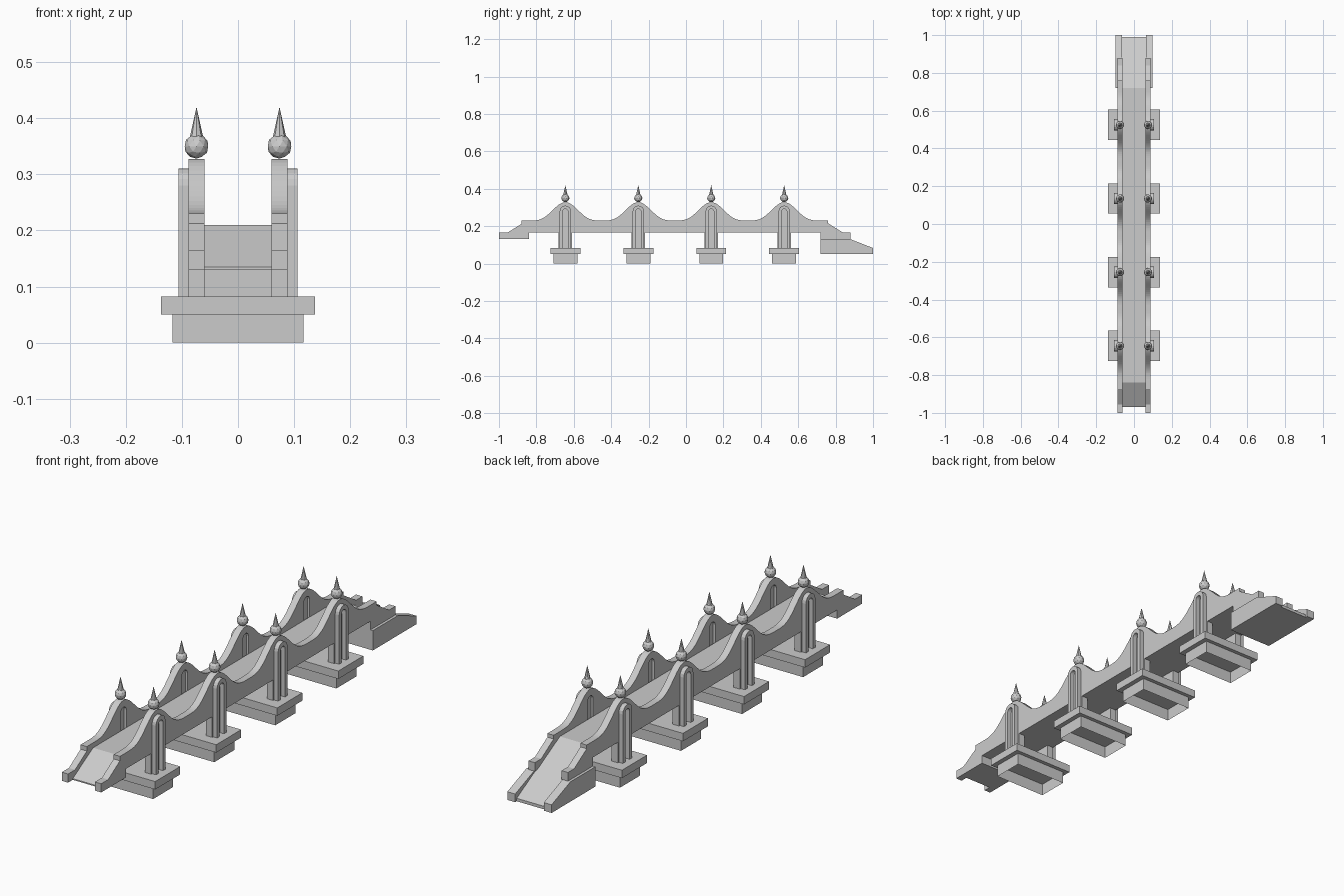
import bpy, bmesh
from math import cos, sin, pi

cube = bpy.data.objects.get("Cube")
if cube:
    bpy.data.objects.remove(cube, do_unlink=True)

stone = bpy.data.materials.new("grey_stone")
stone.use_nodes = True
grey = (0.6, 0.6, 0.6, 1)
stone.diffuse_color = grey
stone.node_tree.nodes["Principled BSDF"].inputs["Base Color"].default_value = grey

PIERS = [-0.645 + 0.39 * i for i in range(4)]


def finish(name, bm):
    bmesh.ops.recalc_face_normals(bm, faces=bm.faces)
    mesh = bpy.data.meshes.new(name)
    bm.to_mesh(mesh)
    bm.free()
    mesh.materials.append(stone)
    obj = bpy.data.objects.new(name, mesh)
    bpy.context.collection.objects.link(obj)
    return obj


def slab(name, profile, x0, x1, sides=(1,)):
    """Extrude a (y, z) outline from x0 to x1, repeated on each side."""
    bm = bmesh.new()
    for s in sides:
        face = bm.faces.new([bm.verts.new((s * x0, y, z)) for y, z in profile])
        out = bmesh.ops.extrude_face_region(bm, geom=[face])
        moved = [v for v in out["geom"] if isinstance(v, bmesh.types.BMVert)]
        bmesh.ops.translate(bm, verts=moved, vec=(s * (x1 - x0), 0, 0))
    return finish(name, bm)


def rect(y0, y1, z0, z1):
    return [(y0, z0), (y1, z0), (y1, z1), (y0, z1)]


def arch(y, half, bottom, top, steps=8):
    """Round-headed outline running up the +y side and down the -y side."""
    head = [(y + half * cos(pi * i / steps), top - half + half * sin(pi * i / steps))
            for i in range(steps + 1)]
    return [(y + half, bottom)] + head + [(y - half, bottom)]


def rail_height(y):
    t = min(min(abs(y - p) for p in PIERS) / 0.195, 1)
    return 0.23 + 0.098 * cos(t * pi / 2) ** 3.6


BOTH = (1, -1)

# Deck and end ramps
slab("deck", rect(-0.84, 0.72, 0.165, 0.21), -0.061, 0.061)
slab("front_ramp", [(-0.97, 0.13), (-0.84, 0.13), (-0.84, 0.21), (-0.97, 0.135)], -0.061, 0.061)
slab("back_ramp", [(0.72, 0.05), (0.99, 0.05), (0.99, 0.062), (0.72, 0.21)], -0.066, 0.066)

# Sweeping parapets: full outer layer, inner layer with arched niches
front_end = [(-0.88, 0.212), (-0.955, 0.165), (-1, 0.165), (-1, 0.13), (-0.84, 0.13), (-0.84, 0.165)]
back_end = [(0.88, 0.13), (0.88, 0.165), (0.84, 0.165), (0.76, 0.215)]
count = 164
crest = [(0.76 - 1.64 * i / count, rail_height(0.76 - 1.64 * i / count)) for i in range(count + 1)]
top_edge = back_end + crest + front_end
slab("parapet_outer", top_edge + [(0.72, 0.165), (0.72, 0.13)], 0.07, 0.088, BOTH)
niches = []
for p in PIERS:
    niches += arch(p, 0.018, 0.165, 0.3)[::-1]
slab("parapet_inner", top_edge + niches + [(0.72, 0.165), (0.72, 0.13)], 0.06, 0.07, BOTH)

# Low walls beside the long ramp
slab("back_ramp_wall", [(0.72, 0.05), (1, 0.05), (1, 0.083), (0.88, 0.13), (0.72, 0.13)],
     0.064, 0.099, BOTH)

for i, p in enumerate(PIERS, 1):
    # Stepped footing, the lower block open underneath
    slab(f"footing_cap_{i}", rect(p - 0.08, p + 0.08, 0.05, 0.082), -0.137, 0.137)
    base = slab(f"footing_base_{i}", rect(p - 0.064, p + 0.064, 0, 0.05), -0.117, 0.117)
    bm = bmesh.new()
    bm.from_mesh(base.data)
    bmesh.ops.delete(bm, geom=[f for f in bm.faces if f.normal.z < -0.9], context="FACES")
    bm.to_mesh(base.data)
    bm.free()

    # Columns under the deck and arched frames on the outer faces
    slab(f"column_{i}", rect(p - 0.036, p + 0.036, 0.08, 0.167), 0.06, 0.088, BOTH)
    frame = arch(p, 0.03, 0.08, 0.31) + arch(p, 0.014, 0.08, 0.292)[::-1]
    slab(f"pilaster_{i}", frame, 0.087, 0.106, BOTH)

    # Finials: faceted ball and spike
    for s, side in ((1, "left"), (-1, "right")):
        bm = bmesh.new()
        ball = bmesh.ops.create_icosphere(bm, subdivisions=2, radius=0.022)
        bmesh.ops.translate(bm, verts=ball["verts"], vec=(s * 0.074, p, 0.35))
        spike = bmesh.ops.create_cone(bm, cap_ends=True, segments=8, radius1=0.012,
                                      radius2=0, depth=0.054)
        bmesh.ops.translate(bm, verts=spike["verts"], vec=(s * 0.074, p, 0.393))
        finish(f"finial_{side}_{i}", bm)
